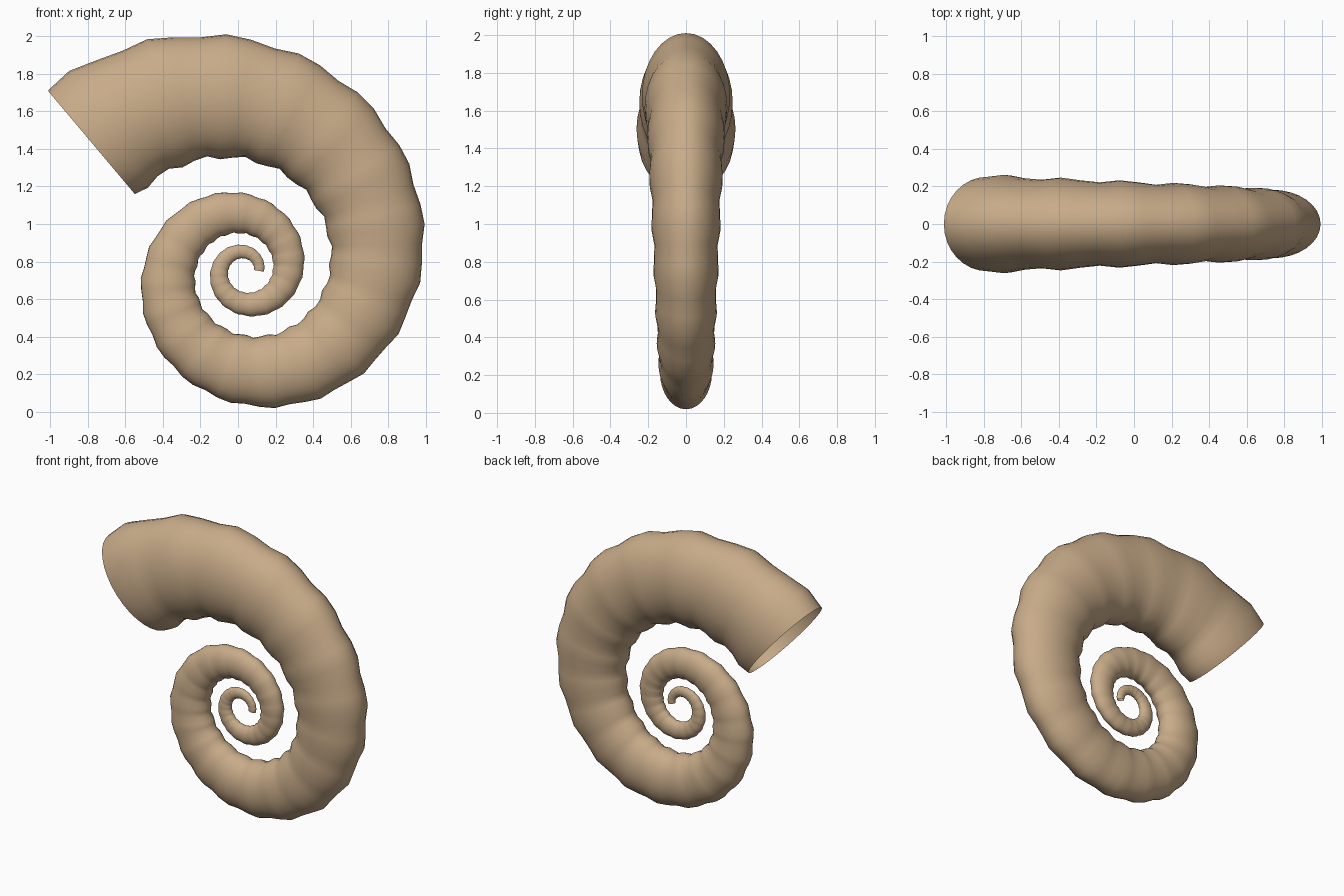
import bpy, bmesh, math
from mathutils import Vector

if "Cube" in bpy.data.objects:
    bpy.data.objects.remove(bpy.data.objects["Cube"])

CX, CZ = 0.035, 0.75          # spiral centre
GROWTH = 3.0                  # size gain per turn
END = 860                     # degrees swept from tip to mouth
RINGS, SIDES = 141, 32
pitch = math.atan(math.log(GROWTH) / (2 * math.pi))


def radius(deg):
    return 0.915 * GROWTH ** ((deg - 810) / 360)


# Ribbed tube: oval rings square to a logarithmic spiral, open at the mouth
bm = bmesh.new()
rings = []
for i in range(RINGS):
    deg = END * i / (RINGS - 1)
    t = math.radians(deg)
    r = radius(deg)
    rib = 1 + 0.04 * math.cos(2 * math.pi * (deg - 853.5) / 19.1)
    centre = Vector((CX + r * math.cos(t), 0, CZ + r * math.sin(t)))
    out = Vector((math.cos(t - pitch), 0, math.sin(t - pitch)))
    ring = []
    for k in range(SIDES):
        a = 2 * math.pi * k / SIDES
        p = centre + out * (0.345 * r * rib * math.cos(a))
        p.y = 0.241 * r * rib * math.sin(a)
        ring.append(bm.verts.new(p))
    rings.append(ring)
for a, b in zip(rings, rings[1:]):
    for k in range(SIDES):
        n = (k + 1) % SIDES
        bm.faces.new((a[k], a[n], b[n], b[k]))
bmesh.ops.recalc_face_normals(bm, faces=bm.faces)
for f in bm.faces:
    f.smooth = True

mesh = bpy.data.meshes.new("spiral_shell")
bm.to_mesh(mesh)
bm.free()
shell = bpy.data.objects.new("spiral_shell", mesh)
bpy.context.collection.objects.link(shell)

# Tan shell colour
mat = bpy.data.materials.new("tan_shell")
mat.diffuse_color = (0.58, 0.41, 0.25, 1)
mat.use_nodes = True
mat.node_tree.nodes["Principled BSDF"].inputs["Base Color"].default_value = mat.diffuse_color
mesh.materials.append(mat)
